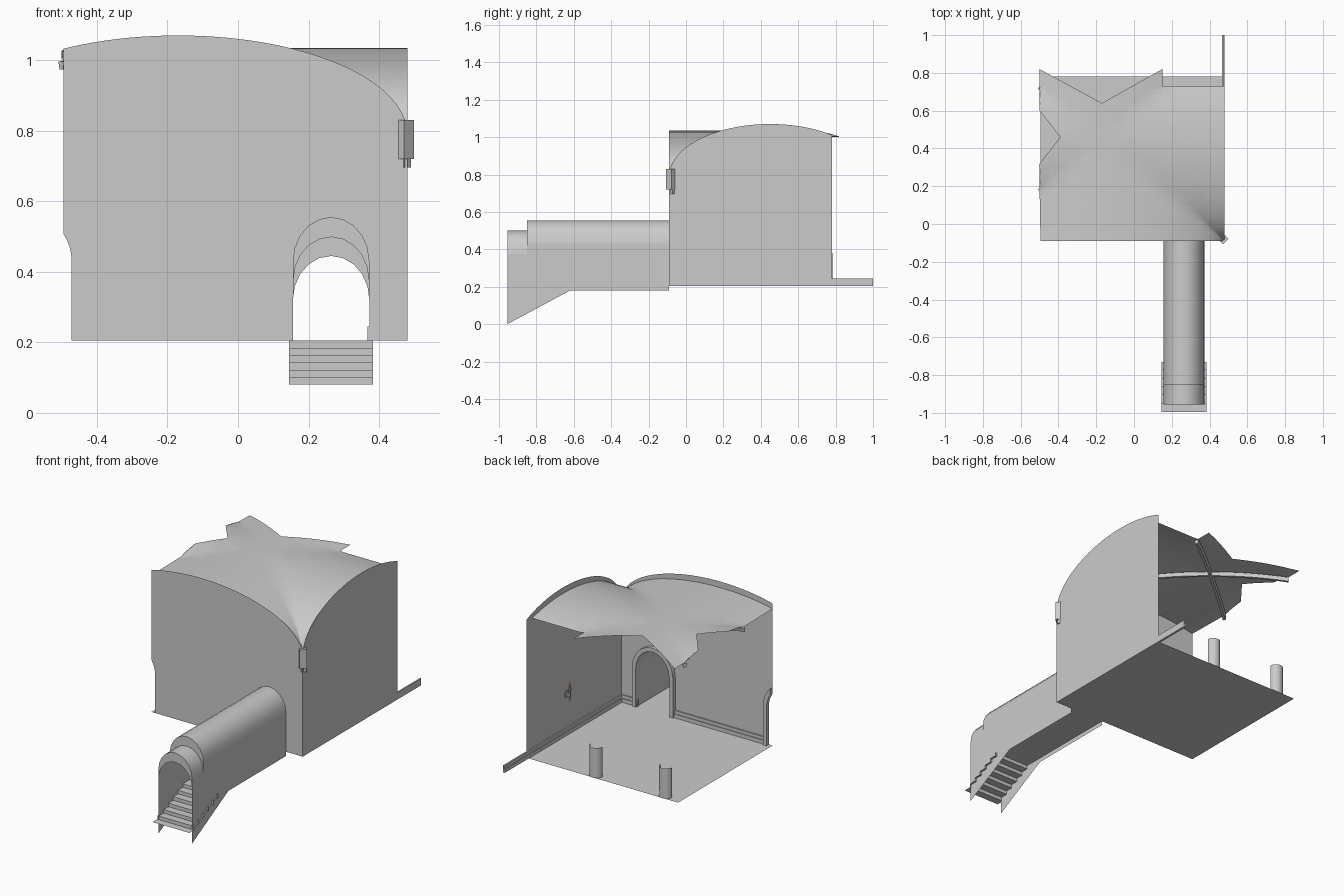
import bpy, bmesh, math
from mathutils import Vector, Matrix

if "Cube" in bpy.data.objects:
    bpy.data.objects.remove(bpy.data.objects["Cube"])

X0, X1, Y0, Y1, FLOOR = -0.495, 0.48, -0.09, 0.78, 0.205
CX, CY, AX, AY = -0.17, 0.45, 0.65, 0.54      # vault centre and half spans
DX, HW, SPRING, RISE = 0.264, 0.1085, 0.43, 0.125   # doorway arch


def make(name, verts, faces, smooth=True):
    me = bpy.data.meshes.new(name)
    me.from_pydata([tuple(v) for v in verts], [], faces)
    ob = bpy.data.objects.new(name, me)
    bpy.context.collection.objects.link(ob)
    if smooth:
        bpy.ops.object.select_all(action='DESELECT')
        bpy.context.view_layer.objects.active = ob
        ob.select_set(True)
        bpy.ops.object.shade_smooth_by_angle(angle=math.radians(35))
    return ob


def box(name, lo, hi, turn=0.0):
    bm = bmesh.new()
    c, s = (Vector(lo) + Vector(hi)) / 2, Vector(hi) - Vector(lo)
    bmesh.ops.create_cube(bm, size=1, matrix=Matrix.Translation(c) @
                          Matrix.Rotation(turn, 4, 'Z') @ Matrix.Diagonal((*s, 1)))
    ob = make(name, [], [], False)
    bm.to_mesh(ob.data)
    bm.free()
    return ob


def loft(name, rings, closed=False, caps=False):
    n = len(rings[0])
    verts = [v for r in rings for v in r]
    faces = [(i * n + j, i * n + (j + 1) % n, (i + 1) * n + (j + 1) % n, (i + 1) * n + j)
             for i in range(len(rings) - 1) for j in range(n if closed else n - 1)]
    if caps:
        faces += [tuple(range(n)), tuple(range((len(rings) - 1) * n, len(rings) * n))]
    return make(name, verts, faces)


def polygon(name, pts):
    return make(name, pts, [tuple(range(len(pts)))], False)


def arch(cx, a0=0.0, a1=math.pi, grow=0.0, n=10):
    return [(cx + (HW + grow) * math.cos(a0 + (a1 - a0) * i / n),
             SPRING + (RISE + grow) * math.sin(a0 + (a1 - a0) * i / n)) for i in range(n + 1)]


def bow(u):
    return math.sqrt(max(0, 1 - u * u))


# floor
polygon("floor", [(X0, Y0, FLOOR), (X1, Y0, FLOOR), (X1, Y1, FLOOR), (X0, Y1, FLOOR)])

# front wall with doorway and the cut half doorway at its left end
N = 40
SIDE = X0 - 0.085                       # centre of the cut doorway
END = math.acos(0.085 / HW)
outline = [(DX - HW, FLOOR), (SIDE + HW, FLOOR)] + arch(SIDE, 0, END, n=4)
for i in range(N + 1):
    t = math.pi / 2 * (1.34 - 1.34 * i / N)
    x = CX + AX * math.cos(t)
    outline.append((max(x, X0), 0.79 + 0.28 * bow((max(x, X0) - CX) / AX)))
outline += [(X1, FLOOR), (DX + HW, FLOOR)] + arch(DX)
polygon("front_wall", [(x, Y0, z) for x, z in outline])

# right wall
outline = [(Y1, FLOOR), (Y0, FLOOR)]
a_end = math.acos(-(Y1 - CY) / AY)
for i in range(N + 1):
    y = CY - AY * math.cos(a_end * i / N)
    outline.append((y, 0.79 + 0.28 * bow((y - CY) / AY)))
polygon("right_wall", [(X1, y, z) for y, z in outline])


# broken groin vault
def vault_z(x, y):
    return 0.79 + 0.245 * max(bow((x - CX) / AX), bow((y - CY) / AY))


edge = [(X0, Y0), (X1, Y0), (X1, 0.73), (0.15, 0.73), (0.15, 0.82), (CX, 0.64), (-0.5, 0.82),
        (-0.5, 0.73), (-0.35, 0.6), (-0.5, 0.6), (-0.39, 0.46), (-0.5, 0.32), (-0.35, 0.32),
        (-0.5, 0.19)]
bm = bmesh.new()
face = bm.faces.new([bm.verts.new((x, y, 0)) for x, y in edge])
bmesh.ops.triangulate(bm, faces=[face])
cuts = [((CX, CY, 0), (AY, s * AX, 0)) for s in (1, -1)]
for i in range(1, 24):
    c = math.cos(math.pi * i / 24)
    cuts += [((CX + AX * c, 0, 0), (1, 0, 0)), ((0, CY + AY * c, 0), (0, 1, 0))]
for co, no in cuts:
    bmesh.ops.bisect_plane(bm, geom=bm.verts[:] + bm.edges[:] + bm.faces[:],
                           plane_co=co, plane_no=Vector(no).normalized(), dist=1e-5)
for v in bm.verts:
    v.co.z = vault_z(v.co.x, v.co.y)
vault = make("vault", [], [], False)
for f in bm.faces:
    f.smooth = True
bm.to_mesh(vault.data)
bm.free()


# diagonal ribs under the vault
def rib(name, sx, u0, u1):
    side = Vector((-sx * AY, AX, 0)).normalized() * 0.012
    rings = []
    for i in range(25):
        u = math.sin(math.asin(u0) + (math.asin(u1) - math.asin(u0)) * i / 24)
        p = Vector((CX + sx * AX * u, CY + AY * u, 0.785 + 0.245 * bow(u)))
        d = Vector((0, 0, 0.022))
        rings.append([p - side, p + side, p + side * 0.6 - d, p - side * 0.6 - d])
    loft(name, rings, True, True)


rib("long_rib", -1, -0.98, 0.51)
rib("short_rib", 1, -0.51, 0.5)

# corner corbel
box("corbel", (0.451, -0.098, 0.72), (0.491, -0.058, 0.83), math.pi / 4)
box("corbel_foot", (0.457, -0.086, 0.695), (0.485, -0.058, 0.72), math.pi / 4)


# door frames on the inside of the front wall
def frame(name, cx, path_in, path_out):
    rings = [[(a, Y0, b), (a, Y0 + 0.022, b), (c, Y0 + 0.022, d), (c, Y0, d)]
             for (a, b), (c, d) in zip(path_in, path_out)]
    loft(name, rings, True, True)


inner, outer = arch(DX), arch(DX, grow=0.024)
frame("door_frame", DX,
      [(DX + HW, FLOOR)] + inner + [(DX - HW, FLOOR)],
      [(DX + HW + 0.024, FLOOR)] + outer + [(DX - HW - 0.024, FLOOR)])
frame("cut_door_frame", SIDE,
      [(SIDE + HW, FLOOR)] + arch(SIDE, 0, END, n=4),
      [(SIDE + HW + 0.024, FLOOR)] + arch(SIDE, 0, math.acos(0.085 / (HW + 0.024)), 0.024, 4))

# stepped skirting boards
for t, h in ((0.008, 0.04), (0.013, 0.022)):
    box("right_skirting", (X1 - t, Y0, FLOOR), (X1, 1.0, FLOOR + h))
    for a, b in ((SIDE + HW + 0.024, DX - HW), (DX + HW - 0.006, X1)):
        box("front_skirting", (a, Y0, FLOOR), (b, Y0 + t, FLOOR + h))

# entrance tunnel: stepped barrel, side walls, floor
steps = [(Y0, 0), (-0.85, 0), (-0.85, 0.055), (-0.955, 0.055), (-0.955, 0.11)]
loft("tunnel_roof", [[(x, y, z - dz) for x, z in arch(DX)] for y, dz in steps])
for s in (-1, 1):
    polygon("tunnel_wall", [(DX + s * HW, y, z) for y, z in (
        (Y0, 0.18), (-0.62, 0.18), (-0.955, 0), (-0.955, SPRING - 0.055),
        (-0.85, SPRING - 0.055), (-0.85, SPRING), (Y0, SPRING))])
polygon("tunnel_floor", [(DX + sx * HW, y, FLOOR) for sx, y in
                         ((-1, Y0), (1, Y0), (1, -0.73), (-1, -0.73))])

# entrance stairs as a folded strip
fold = [(-0.73, FLOOR)]
for i in range(6):
    y, z = -0.73 - 0.044 * i, FLOOR - 0.0208 * (i + 1)
    fold += [(y, z), (y - 0.044, z)]
loft("stairs", [[(0.145, y, z), (0.383, y, z)] for y, z in fold])

# broken column stubs at the open back
for sx in (-1, 1):
    arc = [(CX + sx * 0.225 + 0.038 * math.cos(math.pi * i / 12),
            0.745 + 0.038 * math.sin(math.pi * i / 12)) for i in range(13)]
    loft("column_stub", [[(x, y, z) for x, y in arc] for z in (FLOOR, 0.38)])


# wall torch
def cone(name, r1, r2, z0, z1, colour=None):
    ring = [[(0.455 + r * math.cos(i * math.pi / 4), 0.42 + r * math.sin(i * math.pi / 4), z)
             for i in range(8)] for r, z in ((r1, z0), (r2, z1))]
    ob = loft(name, ring, True, True)
    if colour:
        mat = bpy.data.materials.new(name)
        mat.diffuse_color = colour
        mat.use_nodes = True
        mat.node_tree.nodes["Principled BSDF"].inputs["Base Color"].default_value = mat.diffuse_color
        ob.data.materials.append(mat)


box("torch_bracket", (0.452, 0.414, 0.435), (X1, 0.426, 0.445))
box("torch_plate", (0.474, 0.41, 0.42), (X1, 0.43, 0.46))
cone("torch_handle", 0.004, 0.009, 0.41, 0.475)
cone("torch_flame", 0.009, 0.001, 0.475, 0.515, (0.9, 0.4, 0.1, 1))
